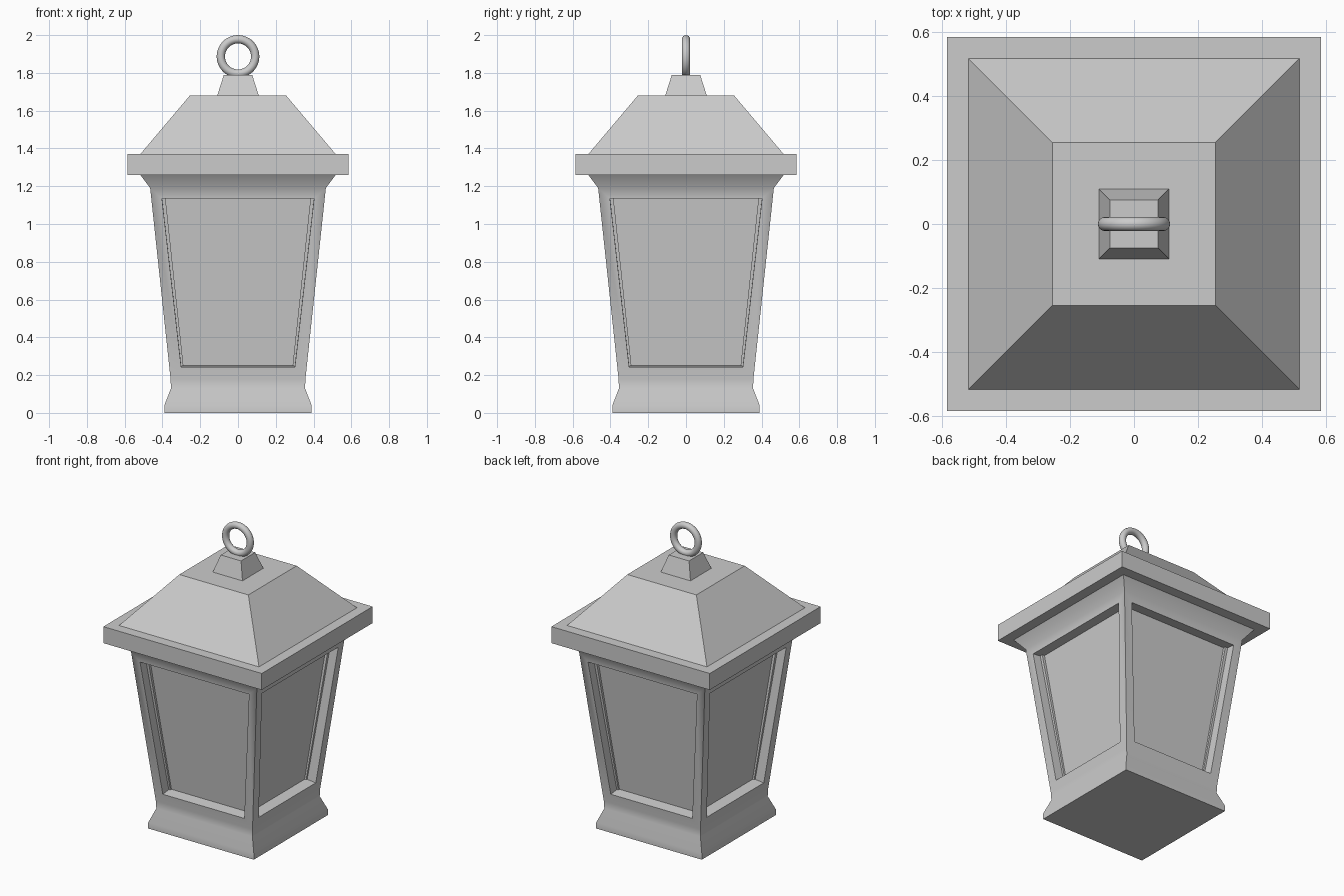
import bpy, bmesh, math

if "Cube" in bpy.data.objects:
    bpy.data.objects.remove(bpy.data.objects["Cube"])


def square_loft(name, profile, panel_segment=None):
    """Loft square rings from (half width, z) pairs; optionally recess one band's faces."""
    bm = bmesh.new()
    rings = [[bm.verts.new((sx * h, sy * h, z))
              for sx, sy in ((-1, -1), (1, -1), (1, 1), (-1, 1))] for h, z in profile]
    panels = []
    for i, (low, high) in enumerate(zip(rings, rings[1:])):
        for k in range(4):
            n = (k + 1) % 4
            face = bm.faces.new((low[k], low[n], high[n], high[k]))
            if i == panel_segment:
                panels.append(face)
    bm.faces.new(rings[0][::-1])
    bm.faces.new(rings[-1])
    bm.normal_update()
    if panels:
        bmesh.ops.inset_individual(bm, faces=panels, thickness=0.084, depth=0)
        bm.normal_update()
        bmesh.ops.inset_individual(bm, faces=panels, thickness=0.0002, depth=-0.075)
    mesh = bpy.data.meshes.new(name)
    bm.to_mesh(mesh)
    bm.free()
    obj = bpy.data.objects.new(name, mesh)
    bpy.context.collection.objects.link(obj)
    return obj


def smooth(obj, degrees):
    bpy.ops.object.select_all(action='DESELECT')
    obj.select_set(True)
    bpy.context.view_layer.objects.active = obj
    bpy.ops.object.shade_smooth_by_angle(angle=math.radians(degrees))


# Tapered body with flared foot and neck, and a recessed panel on each side
body = square_loft("lantern_body", [(0.39, 0), (0.39, 0.04), (0.355, 0.13), (0.357, 0.18),
                                    (0.465, 1.19), (0.517, 1.26)], panel_segment=3)
smooth(body, 50)

# Eave slab, sloped roof and cap
square_loft("eave_slab", [(0.585, 1.26), (0.585, 1.37)])
square_loft("roof", [(0.517, 1.37), (0.255, 1.68)])
square_loft("roof_cap", [(0.11, 1.68), (0.075, 1.79)])

# Hanging ring
bpy.ops.mesh.primitive_torus_add(major_radius=0.091, minor_radius=0.022, major_segments=48,
                                 minor_segments=16, location=(0, 0, 1.887),
                                 rotation=(math.pi / 2, 0, 0))
ring = bpy.context.object
ring.name = "hanging_ring"
smooth(ring, 60)
